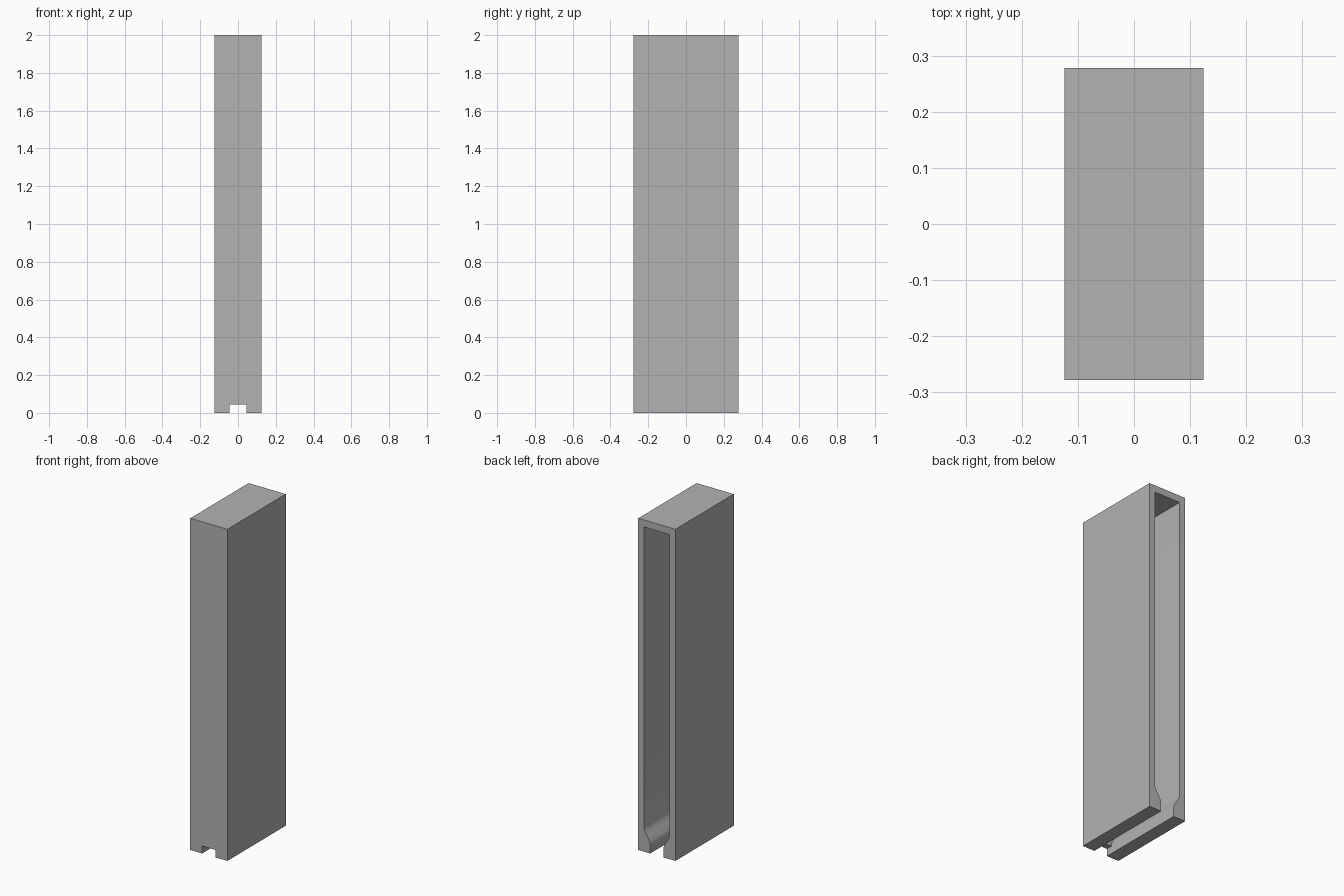
import bpy
import bmesh
import math

cube = bpy.data.objects.get("Cube")
if cube:
    bpy.data.objects.remove(cube, do_unlink=True)

HALF_W, HALF_D, HEIGHT = 0.124, 0.278, 2.0
WALL, SLOT, NOTCH = 0.038, 0.044, 0.045
INNER = HALF_W - WALL
LIP_Z, RAMP_Z = 0.058, 0.14

grey = bpy.data.materials.new("plain grey")
grey.use_nodes = True
colour = (0.45, 0.45, 0.45, 1)
grey.diffuse_color = colour
grey.node_tree.nodes["Principled BSDF"].inputs["Base Color"].default_value = colour


def prism(name, profile, y0, y1):
    """Extrude an x-z profile from y0 to y1."""
    bm = bmesh.new()
    face = bm.faces.new([bm.verts.new((x, y0, z)) for x, z in profile])
    new = bmesh.ops.extrude_face_region(bm, geom=[face])["geom"]
    verts = [v for v in new if isinstance(v, bmesh.types.BMVert)]
    bmesh.ops.translate(bm, vec=(0, y1 - y0, 0), verts=verts)
    bmesh.ops.recalc_face_normals(bm, faces=bm.faces)
    mesh = bpy.data.meshes.new(name)
    bm.to_mesh(mesh)
    bm.free()
    mesh.materials.append(grey)
    obj = bpy.data.objects.new(name, mesh)
    bpy.context.collection.objects.link(obj)
    return obj


def mirrored(right):
    """Close a right-hand half profile with its mirror image."""
    return right + [(-x, z) for x, z in reversed(right)]


def cut(target, cutter):
    cutter.hide_render = True
    mod = target.modifiers.new("cut", 'BOOLEAN')
    mod.operation = 'DIFFERENCE'
    mod.solver = 'EXACT'
    mod.object = cutter
    bpy.context.view_layer.objects.active = target
    bpy.ops.object.modifier_apply(modifier=mod.name)
    bpy.data.objects.remove(cutter, do_unlink=True)


# Outer block
body = prism("channel_body", mirrored([(HALF_W, 0), (HALF_W, HEIGHT)]), -HALF_D, HALF_D)

# Hollow with gently curved ramps down to the slot, leaving a front wall
STEPS = 8
ramp = []
for i in range(STEPS + 1):
    t = i / STEPS
    ease = 0.6 * t + 0.4 * (1 - math.cos(math.pi * t)) / 2
    ramp.append((SLOT + (INNER - SLOT) * ease, LIP_Z + (RAMP_Z - LIP_Z) * t))
hollow = mirrored([(SLOT, -0.1)] + ramp + [(INNER, HEIGHT - 0.042)])
cut(body, prism("hollow_cutter", hollow, -HALF_D + WALL, HALF_D + 0.1))

# Notch through the foot of the front wall
notch = mirrored([(SLOT, -0.1), (SLOT, NOTCH)])
cut(body, prism("notch_cutter", notch, -HALF_D - 0.1, -HALF_D + WALL + 0.01))

# Smooth ramps, sharp corners
bpy.ops.object.select_all(action='DESELECT')
body.select_set(True)
bpy.context.view_layer.objects.active = body
bpy.ops.object.shade_smooth_by_angle(angle=math.radians(25))
